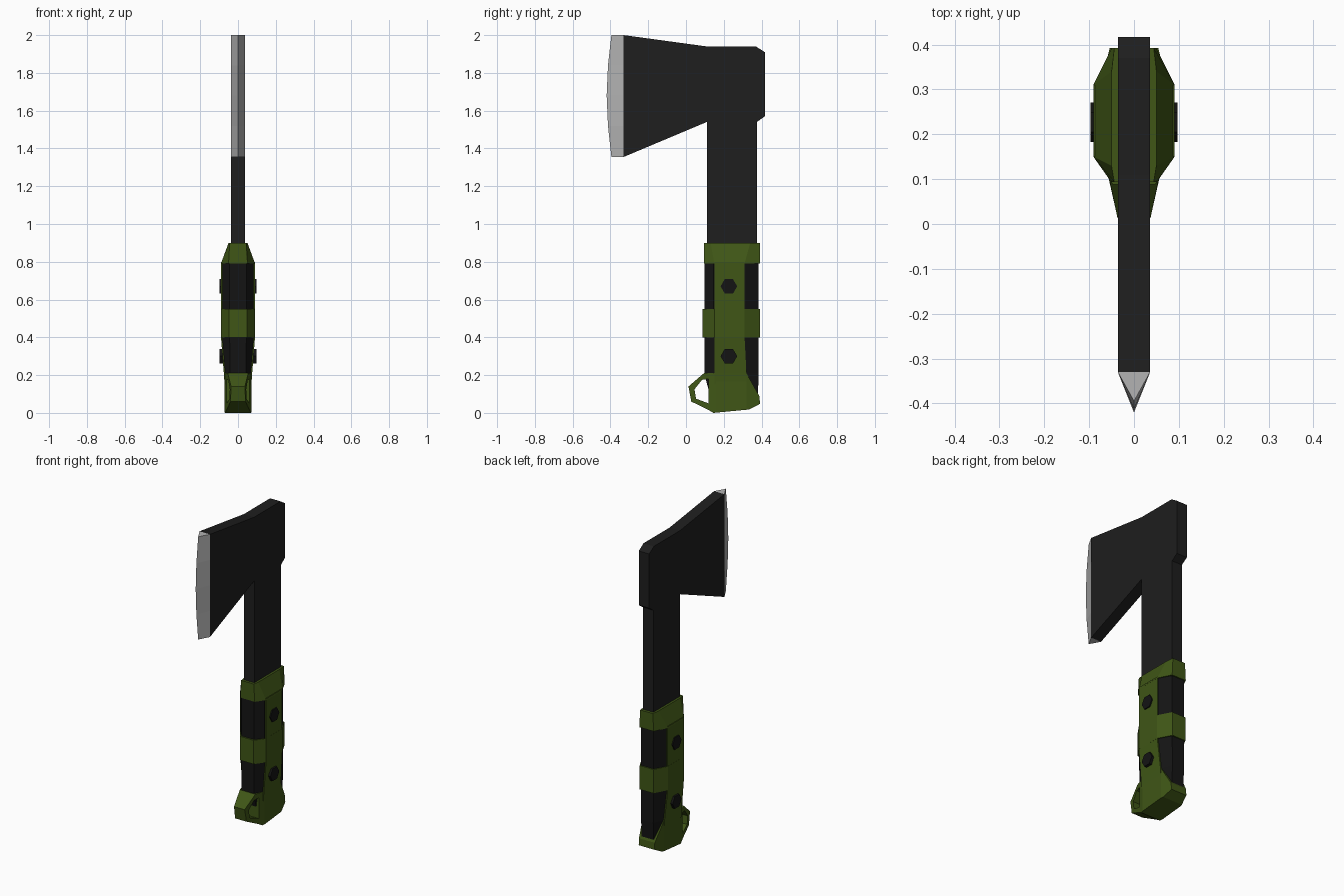
import bpy, bmesh

if "Cube" in bpy.data.objects:
    bpy.data.objects.remove(bpy.data.objects["Cube"])


def material(name, rgb):
    m = bpy.data.materials.new(name)
    m.diffuse_color = (*rgb, 1)
    m.use_nodes = True
    m.node_tree.nodes["Principled BSDF"].inputs["Base Color"].default_value = m.diffuse_color
    return m


GREEN = material("olive_green", (0.05, 0.093, 0.008))
BLACK = material("matte_black", (0.013, 0.013, 0.013))
RUBBER = material("black_rubber", (0.007, 0.007, 0.007))
STEEL = material("bare_steel", (0.45, 0.45, 0.45))


def finish(name, bm, mat):
    bmesh.ops.recalc_face_normals(bm, faces=bm.faces[:])
    me = bpy.data.meshes.new(name)
    bm.to_mesh(me)
    bm.free()
    me.materials.append(mat)
    ob = bpy.data.objects.new(name, me)
    bpy.context.collection.objects.link(ob)
    return ob


def loft(name, rings, mat):
    """Skin a stack of equal-length rings and cap both ends."""
    bm = bmesh.new()
    vs = [[bm.verts.new(p) for p in r] for r in rings]
    n = len(rings[0])
    for a, b in zip(vs, vs[1:]):
        for i in range(n):
            j = (i + 1) % n
            bm.faces.new((a[i], a[j], b[j], b[i]))
    bm.faces.new(vs[0])
    bm.faces.new(vs[-1])
    return finish(name, bm, mat)


def prism(name, outline, x0, x1, mat):
    """Extrude a (y, z) outline along x."""
    return loft(name, [[(x, y, z) for y, z in outline] for x in (x0, x1)], mat)


def octagon(z, y0, y1, y2, y3, side, end):
    """Grip section: flat sides from y1 to y2, narrower ends at y0 and y3."""
    half = [(end, y0), (side, y1), (side, y2), (end, y3)]
    return [(x, y, z) for x, y in half] + [(-x, y, z) for x, y in reversed(half)]


# Head and shaft plate
prism("head_and_shaft", [
    (-0.33, 2.0), (0.11, 1.94), (0.37, 1.94), (0.417, 1.91), (0.417, 1.57),
    (0.375, 1.54), (0.375, 0.86), (0.11, 0.86), (0.11, 1.54), (-0.33, 1.355)],
    -0.036, 0.036, BLACK)

# Ground cutting edge
edge = [(-0.395, 1.355), (-0.413, 1.52), (-0.42, 1.68), (-0.413, 1.84), (-0.395, 2.0)]
loft("cutting_edge",
     [[(-0.036, -0.33, z), (0.036, -0.33, z), (0, y, z)] for y, z in edge], STEEL)

# Rubber core showing between the green bands
loft("grip_core", [
    octagon(0.08, 0.13, 0.16, 0.32, 0.38, 0.055, 0.042),
    octagon(0.21, 0.097, 0.145, 0.32, 0.385, 0.068, 0.042),
    octagon(0.40, 0.097, 0.145, 0.315, 0.385, 0.083, 0.044),
    octagon(0.80, 0.097, 0.145, 0.315, 0.385, 0.083, 0.044)], RUBBER)

# Green side panels joined as one slab
loft("grip_side_panels", [
    [(s * w, y, z) for s, y in ((1, y0), (1, y1), (-1, y1), (-1, y0))]
    for z, w, y0, y1 in ((0.15, 0.071, 0.15, 0.32), (0.21, 0.075, 0.15, 0.32),
                         (0.40, 0.09, 0.15, 0.31), (0.80, 0.09, 0.15, 0.31))], GREEN)

# Green bands
loft("middle_band", [octagon(z, 0.088, 0.15, 0.31, 0.392, 0.0905, 0.047)
                     for z in (0.40, 0.55)], GREEN)
loft("top_collar", [
    octagon(0.79, 0.094, 0.15, 0.31, 0.392, 0.0905, 0.05),
    octagon(0.90, 0.094, 0.13, 0.34, 0.392, 0.05, 0.044)], GREEN)


# Pommel width narrows toward the front loop and the heel
def pommel_width(y):
    stops = [(0.0, 0.034), (0.10, 0.055), (0.16, 0.072), (0.32, 0.072), (0.40, 0.052)]
    for (a, wa), (b, wb) in zip(stops, stops[1:]):
        if y <= b:
            return wa + (wb - wa) * (y - a) / (b - a)
    return stops[-1][1]


def taper_pommel(ob, cuts):
    bm = bmesh.new()
    bm.from_mesh(ob.data)
    for y in cuts:
        bmesh.ops.bisect_plane(bm, geom=bm.verts[:] + bm.edges[:] + bm.faces[:],
                               plane_co=(0, y, 0), plane_no=(0, 1, 0))
    for v in bm.verts:
        v.co.x *= pommel_width(v.co.y)
    bm.to_mesh(ob.data)
    bm.free()


pommel = prism("pommel", [
    (0.12, 0.21), (0.12, 0.015), (0.145, 0.0), (0.335, 0.018), (0.392, 0.048),
    (0.388, 0.09), (0.32, 0.21)], -1, 1, GREEN)
taper_pommel(pommel, (0.16, 0.32))

# Lanyard loop
outer = [(0.12, 0.21), (0.095, 0.21), (0.013, 0.14), (0.028, 0.06), (0.12, 0.015)]
inner = [(0.12, 0.18), (0.085, 0.175), (0.045, 0.125), (0.053, 0.075), (0.12, 0.05)]
loop = loft("lanyard_loop",
            [[(-1, *o), (1, *o), (1, *i), (-1, *i)] for o, i in zip(outer, inner)], GREEN)
taper_pommel(loop, ())

# Hexagonal bolts through the grip
for i, z in enumerate((0.30, 0.67)):
    h, r = 0.038, 0.044
    prism(f"grip_bolt_{i + 1}", [
        (0.227 + dy * r, z + dz * h) for dy, dz in
        ((1, 0), (0.5, 1), (-0.5, 1), (-1, 0), (-0.5, -1), (0.5, -1))],
        -0.097, 0.097, RUBBER)
